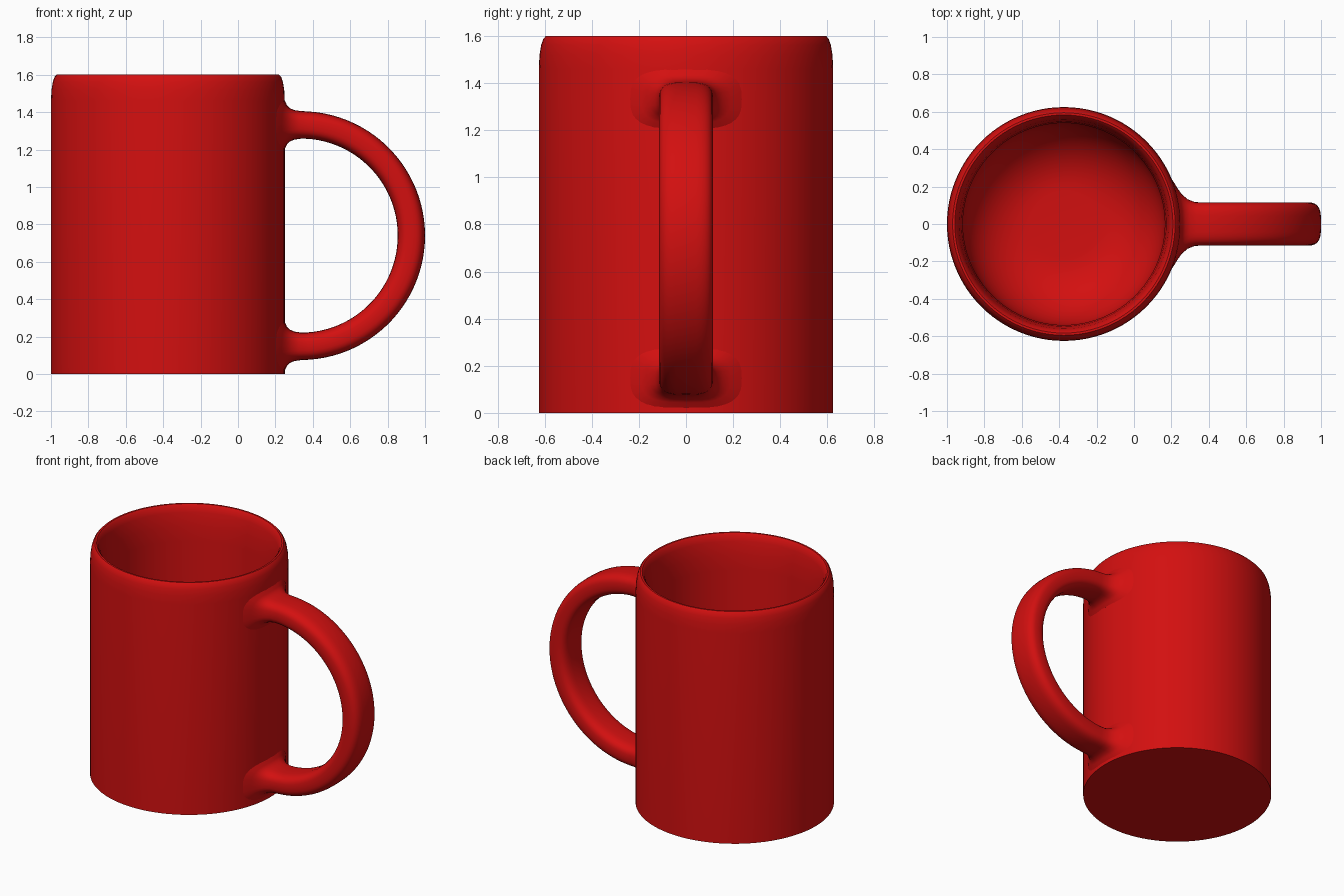
import bpy
import bmesh
from math import sin, cos, pi, sqrt, radians, copysign

cube = bpy.data.objects.get("Cube")
if cube:
    bpy.data.objects.remove(cube)

AXIS_X, RADIUS = -0.375, 0.625

red = bpy.data.materials.new("glossy red")
red.use_nodes = True
red.diffuse_color = (0.65, 0.005, 0.005, 1)
red.node_tree.nodes["Principled BSDF"].inputs["Base Color"].default_value = red.diffuse_color


def finish(bm, name):
    bmesh.ops.remove_doubles(bm, verts=bm.verts, dist=0.0001)
    bmesh.ops.recalc_face_normals(bm, faces=bm.faces)
    mesh = bpy.data.meshes.new(name)
    bm.to_mesh(mesh)
    bm.free()
    mesh.materials.append(red)
    obj = bpy.data.objects.new(name, mesh)
    bpy.context.collection.objects.link(obj)
    bpy.ops.object.select_all(action='DESELECT')
    obj.select_set(True)
    bpy.context.view_layer.objects.active = obj
    bpy.ops.object.shade_smooth_by_angle(angle=radians(45))
    return obj


def bridge(bm, rings):
    for a, b in zip(rings, rings[1:]):
        n = len(a)
        for i in range(n):
            j = (i + 1) % n
            bm.faces.new((a[i], a[j], b[j], b[i]))


# Cup: outer wall, rounded lip, inner wall and bowl-shaped floor
profile = [(RADIUS, 0), (RADIUS, 1.46), (0.622, 1.52), (0.615, 1.562),
           (0.606, 1.588), (0.595, 1.6), (0.583, 1.6), (0.572, 1.588),
           (0.56, 1.55), (0.547, 1.46), (0.54, 1.36)]
FLOOR, BOWL_W, BOWL_H, STEPS = 0.1, 0.36, 0.36, 12
for k in range(STEPS + 1):
    a = pi / 2 * k / STEPS
    profile.append((0.54 - BOWL_W * (1 - cos(a)), FLOOR + BOWL_H * (1 - sin(a))))

bm = bmesh.new()
SEGMENTS = 96
rings = []
for r, z in profile:
    rings.append([bm.verts.new((AXIS_X + r * cos(2 * pi * i / SEGMENTS),
                                r * sin(2 * pi * i / SEGMENTS), z))
                  for i in range(SEGMENTS)])
bridge(bm, rings)
bm.faces.new(rings[0])
bm.faces.new(rings[-1])
finish(bm, "mug_body")

# Handle: rounded strap on a half circle, flaring into the wall at both ends
ARC_X, ARC_Z, ARC_R = 0.335, 0.74, 0.592
SIDES = 32


def section(half_width, half_thick):
    points = []
    for i in range(SIDES):
        a = 2 * pi * i / SIDES
        c, s = cos(a), sin(a)
        points.append((copysign(abs(c) ** 0.6, c) * half_width,
                       copysign(abs(s) ** 0.7, s) * half_thick))
    return points


def flare_ring(bm, gap, half_width, half_thick, side):
    ring = []
    for y, t in section(half_width, half_thick):
        x = AXIS_X + sqrt((RADIUS + gap) ** 2 - y * y)
        ring.append(bm.verts.new((x, y, ARC_Z + side * (ARC_R + t))))
    return ring


# gap from the wall, half width, half thickness
flare = [(-0.012, 0.28, 0.142), (0.004, 0.225, 0.122), (0.012, 0.19, 0.104),
         (0.026, 0.158, 0.09), (0.05, 0.132, 0.079), (0.085, 0.117, 0.074)]

bm = bmesh.new()
rings = [flare_ring(bm, *f, 1) for f in flare]
ARC_STEPS = 48
for k in range(ARC_STEPS + 1):
    a = radians(86 - 172 * k / ARC_STEPS)
    rings.append([bm.verts.new((ARC_X + (ARC_R + t) * cos(a), y,
                                ARC_Z + (ARC_R + t) * sin(a)))
                  for y, t in section(0.115, 0.073)])
rings += [flare_ring(bm, *f, -1) for f in reversed(flare)]
bridge(bm, rings)
finish(bm, "handle")
